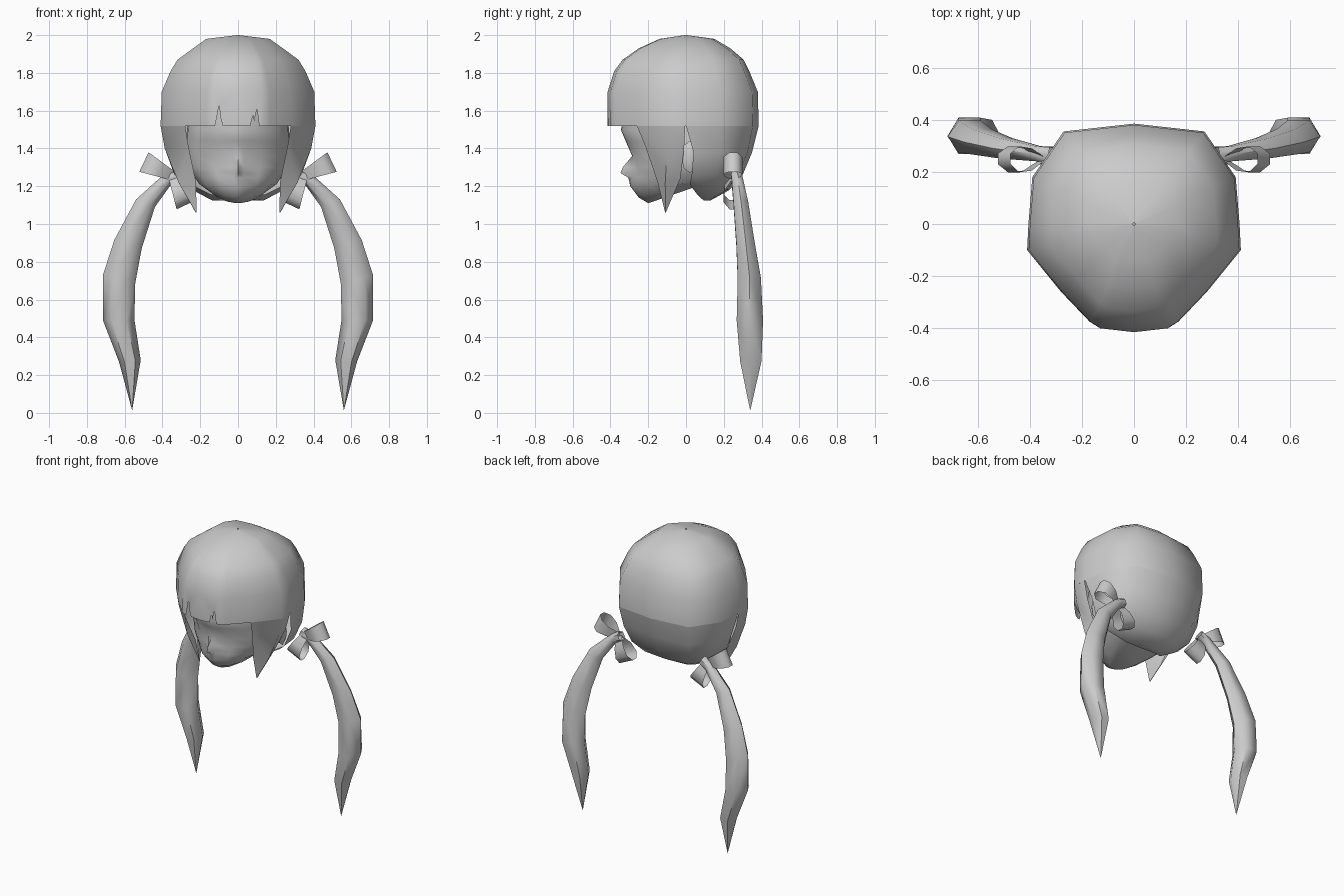
import bpy, math
from mathutils import Vector

if "Cube" in bpy.data.objects:
    bpy.data.objects.remove(bpy.data.objects["Cube"])

grey = bpy.data.materials.new("plain grey")
grey.diffuse_color = (0.6, 0.6, 0.6, 1)
grey.use_nodes = True
grey.node_tree.nodes["Principled BSDF"].inputs["Base Color"].default_value = grey.diffuse_color


def build(name, verts, faces, angle=60):
    me = bpy.data.meshes.new(name)
    me.from_pydata([tuple(v) for v in verts], [], faces)
    me.materials.append(grey)
    ob = bpy.data.objects.new(name, me)
    bpy.context.collection.objects.link(ob)
    bpy.ops.object.select_all(action='DESELECT')
    ob.select_set(True)
    bpy.context.view_layer.objects.active = ob
    bpy.ops.object.mode_set(mode='EDIT')
    bpy.ops.mesh.select_all(action='SELECT')
    bpy.ops.mesh.remove_doubles(threshold=0.0005)
    bpy.ops.mesh.normals_make_consistent(inside=False)
    bpy.ops.object.mode_set(mode='OBJECT')
    bpy.ops.object.shade_smooth_by_angle(angle=math.radians(angle))
    return ob


def grid(rows, closed=False):
    """Quads joining equal-length rows of points."""
    n = len(rows[0])
    verts = [p for r in rows for p in r]
    faces = []
    for i in range(len(rows) - 1):
        for j in range(n if closed else n - 1):
            k = (j + 1) % n
            faces.append((i*n + j, i*n + k, (i+1)*n + k, (i+1)*n + j))
    return verts, faces


def mirror_row(half):
    """Half row from x=0 outwards -> full row."""
    return [(-x, y, z) for x, y, z in reversed(half[1:])] + list(half)


# --- hair cap: one outline scaled per level, with a notched fringe ---
outline = [(0, -.415), (.13, -.40), (.17, -.375), (.28, -.26), (.41, -.10),
           (.405, 0), (.39, .18), (.27, .355), (0, .385)]
levels = [(1.52, 1, .415, .385), (1.70, .985, .415, .38), (1.81, .87, .38, .335),
          (1.87, .78, .335, .305), (1.93, .58, .25, .235), (1.98, .41, .14, .15),
          (2.0, .01, .005, .005)]


def level(z, sx, front, back, start=0):
    return [(x*sx, y*(front/.415 if y < 0 else back/.385), z) for x, y in outline[start:]]


cap_verts, cap_faces = grid([mirror_row(level(*l)) for l in levels])
mid = 8
cap_faces = [f for f in cap_faces if f[0] not in (mid - 1, mid)]
n_row = 17
notches = {-1: [(.08, 1.52), (.092, 1.56), (.10, 1.63), (.115, 1.55), (.122, 1.52)],
           1: [(.065, 1.52), (.08, 1.58), (.085, 1.54), (.10, 1.61), (.112, 1.52)]}
for s, pts in notches.items():
    first = len(cap_verts)
    cap_verts += [(s*x, -.415 + .015*x/.13, z) for x, z in pts]
    cap_faces.append((mid, *range(first, first + 5), mid + s, n_row + mid + s, n_row + mid))
build("hair_cap", cap_verts, cap_faces)

# --- back hair, curling under to the nape ---
low = [(1.52, 1, 0, .385), (1.38, .94, .04, .35), (1.26, .83, .03, .30),
       (1.18, .62, .02, .23), (1.125, .35, .06, .13)]
rows = []
for z, sx, y0, yb in low:
    half = [(x*sx, y0 + y*(yb - y0)/.385, z) for x, y in outline[5:]]
    if z < 1.2:
        half[0] = (half[0][0], half[0][1], z + .03)
    rows.append(half + [(-x, y, zz) for x, y, zz in reversed(half[:-1])])
bv, bf = grid(rows)
bf.append(tuple(range(len(bv) - 7, len(bv))))
build("back_hair", bv, bf)

# --- side locks tapering to a point ---
for s, side in ((-1, "left"), (1, "right")):
    lock = [[(.28, -.26, 1.52), (.41, -.10, 1.52), (.405, -.005, 1.52)],
            [(.262, -.215, 1.41), (.388, -.10, 1.40), (.375, -.01, 1.40)],
            [(.222, -.15, 1.22), (.315, -.11, 1.22), (.30, -.03, 1.24)],
            [(.22, -.11, 1.06), (.222, -.109, 1.06), (.224, -.107, 1.06)]]
    build("side_lock_" + side, *grid([[(s*x, y, z) for x, y, z in r] for r in lock]))

# --- face: rows of (height, front depth, half width, nose push, jaw rise) ---
face = [(1.68, -.30, .25, 0, 0), (1.50, -.345, .27, 0, 0), (1.44, -.32, .275, 0, 0),
        (1.36, -.285, .275, 0, 0), (1.30, -.285, .265, .05, 0), (1.27, -.287, .25, .06, 0),
        (1.245, -.29, .235, .015, .01), (1.20, -.295, .21, 0, .02),
        (1.14, -.25, .17, 0, .07), (1.11, -.20, .13, 0, .09)]
spread = [(0, 0), (.12, .01), (.45, .10), (.80, .32), (.98, .62), (1, 1)]
rows = []
for z, yf, w, nose, rise in face:
    rows.append(mirror_row([(w*f, yf + (.06 - yf)*g - (nose if f == 0 else 0), z + rise*g)
                            for f, g in spread]))
fv, ff = grid(rows)
ff.append(tuple(range(len(fv) - 11, len(fv))))
build("face", fv, ff, 75)

# --- ears ---
for s, side in ((-1, "left"), (1, "right")):
    ear = [[(s*(.27 + t), .02 + r*math.cos(a)*.045, 1.355 + r*math.sin(a)*.085)
            for a in [k*math.pi/4 for k in range(8)]] for t, r in ((0, .7), (.06, 1), (.075, .6))]
    ev, ef = grid(ear, True)
    ef.append(tuple(range(16, 24)))
    build("ear_" + side, ev, ef)

# --- pigtails: inner (x, z), outer (x, z), depth, half thickness ---
tail = [(.30, 1.24, .33, 1.30, .265, .03), (.35, 1.215, .39, 1.265, .27, .03),
        (.44, 1.09, .54, 1.13, .29, .04), (.51, .87, .655, .915, .315, .05),
        (.545, .68, .715, .73, .335, .063), (.548, .49, .715, .49, .338, .072),
        (.515, .28, .63, .27, .343, .058), (.56, .015, .561, .015, .34, .001)]
for s, side in ((-1, "left"), (1, "right")):
    rows = []
    for xi, zi, xo, zo, y, h in tail:
        ring = []
        for k in range(6):
            a = k*math.pi/3
            t = .5 + .5*math.cos(a)
            ring.append((s*(xi + (xo - xi)*t), y + h*1.12*math.sin(a), zi + (zo - zi)*t))
        rows.append(ring)
    build("pigtail_" + side, *grid(rows, True))

# --- bows: two band loops per pigtail ---
loop = [(0, 0), (.07, -.045), (.13, -.052), (.17, -.02), (.17, .02), (.13, .048), (.07, .04)]
for s, side in ((-1, "left"), (1, "right")):
    for tag, dx, dz in (("upper", .90, .43), ("lower", -.42, -.90)):
        rows = []
        for e in (-1, 1):
            row = []
            for t, y in loop:
                w = e*(.025 + .19*t)
                row.append((s*(.345 + dx*t - dz*w), .25 + y, 1.255 + dz*t + dx*w))
            rows.append(row)
        build("bow_%s_%s" % (tag, side), *grid(rows, True))
